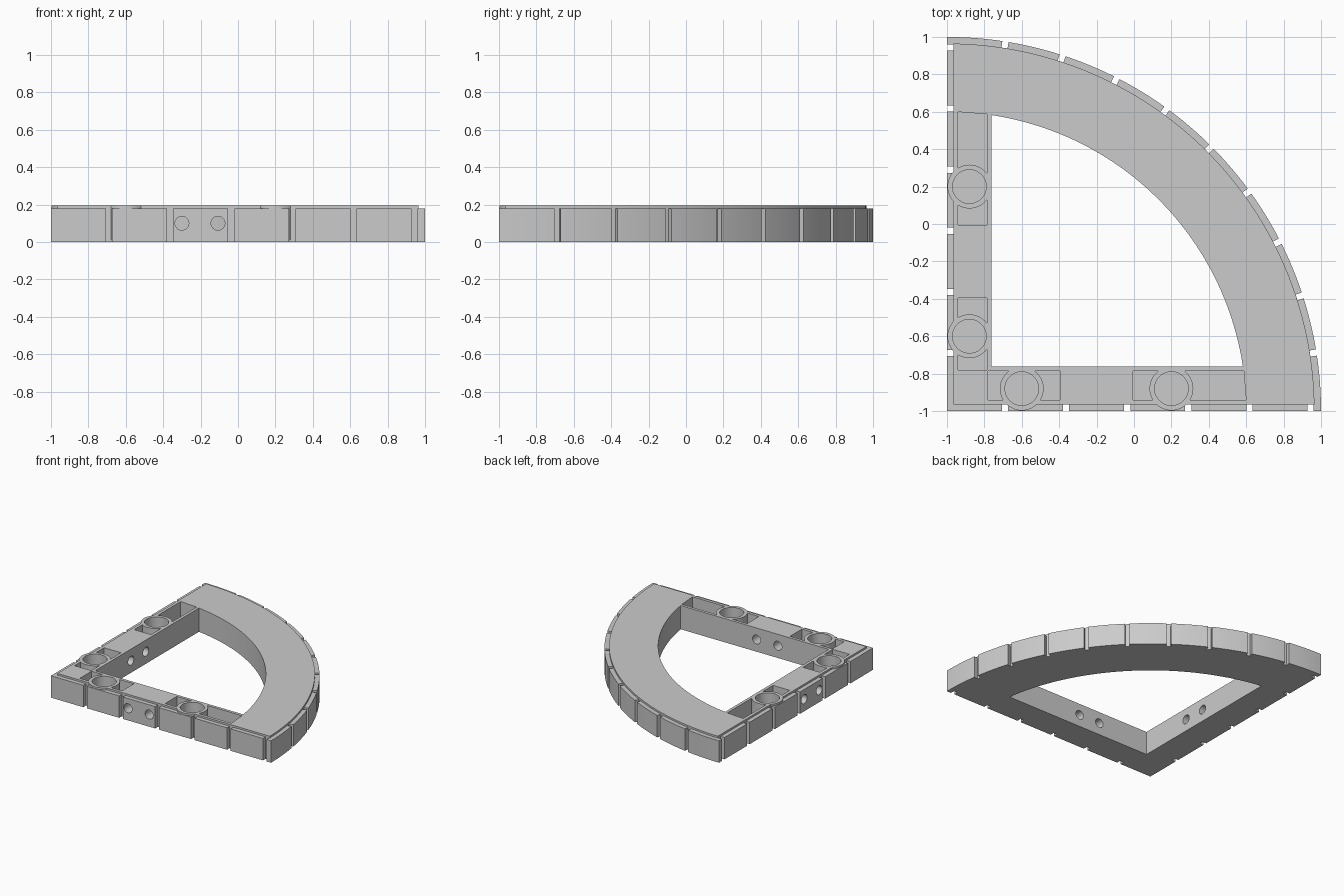
import bpy, bmesh, math
from math import sin, cos, radians

cube = bpy.data.objects.get("Cube")
if cube:
    bpy.data.objects.remove(cube, do_unlink=True)

STONE_TOP, TOP, FLOOR = 0.18, 0.195, 0.03
GAP, INSET = 0.033, 0.035
RAIL = -0.88                      # centre line of both straight rails
SOCKETS = (-0.6, 0.2)

stone = bpy.data.materials.new("stone grey")
stone.use_nodes = True
stone.diffuse_color = (0.6, 0.6, 0.6, 1)
stone.node_tree.nodes["Principled BSDF"].inputs["Base Color"].default_value = (0.6, 0.6, 0.6, 1)


def make(name, prisms):
    """Object made of upright prisms, each (outline, z0, z1)."""
    bm = bmesh.new()
    for outline, z0, z1 in prisms:
        face = bm.faces.new([bm.verts.new((x, y, z0)) for x, y in outline])
        ext = bmesh.ops.extrude_face_region(bm, geom=[face])["geom"]
        moved = [v for v in ext if isinstance(v, bmesh.types.BMVert)]
        bmesh.ops.translate(bm, verts=moved, vec=(0, 0, z1 - z0))
    bmesh.ops.recalc_face_normals(bm, faces=bm.faces)
    mesh = bpy.data.meshes.new(name)
    bm.to_mesh(mesh)
    bm.free()
    mesh.materials.append(stone)
    obj = bpy.data.objects.new(name, mesh)
    bpy.context.collection.objects.link(obj)
    return obj


def combine(target, tool, operation):
    """Apply a boolean and discard the tool."""
    tool.hide_render = True
    mod = target.modifiers.new("boolean", "BOOLEAN")
    mod.operation, mod.solver, mod.object = operation, "EXACT", tool
    bpy.ops.object.select_all(action="DESELECT")
    bpy.context.view_layer.objects.active = target
    target.select_set(True)
    bpy.ops.object.modifier_apply(modifier=mod.name)
    bpy.data.objects.remove(tool, do_unlink=True)


def sector(radius, edge, steps=72):
    """Quarter disc about the corner, its straight sides moved in by edge."""
    a0 = math.asin(edge / radius)
    a1 = math.pi / 2 - a0
    angles = [a0 + (a1 - a0) * i / steps for i in range(steps + 1)]
    return [(edge - 1, edge - 1)] + [(radius * cos(a) - 1, radius * sin(a) - 1) for a in angles]


def circle(x, y, r, n=48):
    return [(x + r * cos(math.tau * i / n), y + r * sin(math.tau * i / n)) for i in range(n)]


def box(x0, x1, y0, y1):
    return [(x0, y0), (x1, y0), (x1, y1), (x0, y1)]


def both(outlines):
    """Repeat outlines across the diagonal, for the second rail."""
    return outlines + [[(y, x) for x, y in o] for o in outlines]


# Ring of facing stones separated by full-height grooves
frame = make("quarter_round_base", [(sector(2, 0), 0, STONE_TOP)])
grooves = both([box(x - GAP / 2, x + GAP / 2, -1.05, INSET - 1)
                for x in [-0.69 + 0.3268 * i for i in range(6)]])
for i in range(1, 10):
    a = radians(9 * i)
    grooves.append([(-1 + r * cos(a) - t * sin(a), -1 + r * sin(a) + t * cos(a))
                    for r, t in ((2 - INSET, -GAP / 2), (2.05, -GAP / 2),
                                 (2.05, GAP / 2), (2 - INSET, GAP / 2))])
combine(frame, make("groove_cutter", [(o, -0.1, 0.3) for o in grooves]), "DIFFERENCE")

# Raised core and open middle
combine(frame, make("core", [(sector(2 - INSET, INSET), 0, TOP)]), "UNION")
combine(frame, make("opening_cutter", [(sector(1.6, 0.237), -0.1, 0.3)]), "DIFFERENCE")

# Pockets in the rails
near = box(-0.78, -0.395, -0.94, -0.787)
far = [(-0.005, -0.94), (0.599, -0.94), (0.587, -0.787), (-0.005, -0.787)]
combine(frame, make("pocket_cutter", [(o, FLOOR, 0.3) for o in both([near, far])]), "DIFFERENCE")

# Round sockets standing in the pockets
for name, r, z0, z1, op in (("socket_wall", 0.117, 0.01, TOP, "UNION"),
                            ("socket_cutter", 0.09, FLOOR, 0.3, "DIFFERENCE")):
    rings = both([circle(x, RAIL, r) for x in SOCKETS])
    combine(frame, make(name, [(o, z0, z1) for o in rings]), op)

# Pairs of dowel holes through each rail
for turn in (0, 1):
    for pos in (-0.3, -0.107):
        hole = make("dowel_cutter", [(circle(0, 0, 0.037, 32), -0.3, 0.3)])
        hole.rotation_euler = (0, radians(90), 0) if turn else (radians(90), 0, 0)
        hole.location = (RAIL, pos, 0.1) if turn else (pos, RAIL, 0.1)
        bpy.context.view_layer.update()
        combine(frame, hole, "DIFFERENCE")

bpy.ops.object.shade_smooth_by_angle(angle=radians(30))
